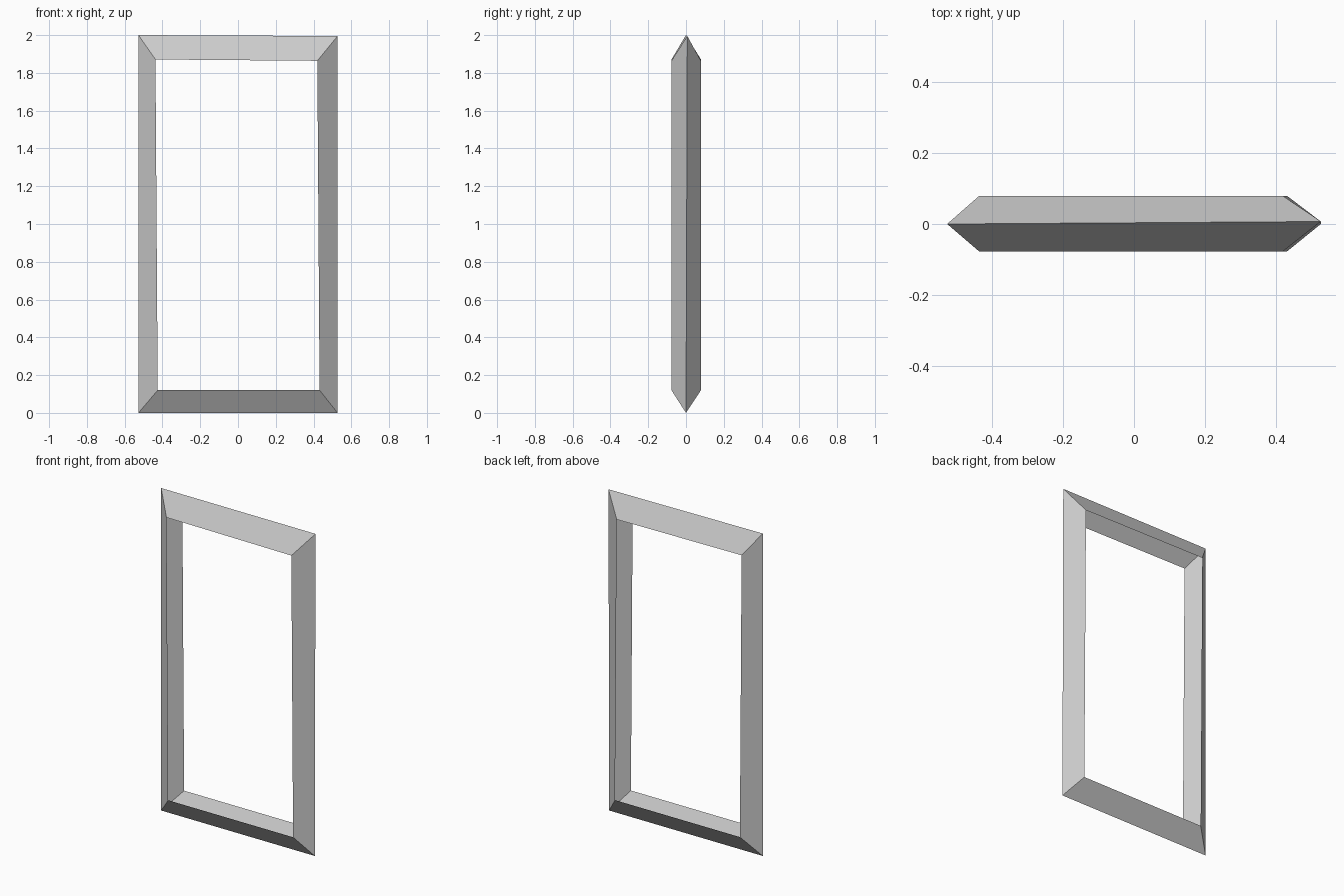
import bpy
import bmesh

cube = bpy.data.objects.get("Cube")
if cube:
    bpy.data.objects.remove(cube, do_unlink=True)

# Single plain grey
grey = bpy.data.materials.new("light grey")
grey.use_nodes = True
colour = (0.6, 0.6, 0.6, 1)
grey.diffuse_color = colour
grey.node_tree.nodes["Principled BSDF"].inputs["Base Color"].default_value = colour

# Corner loops, anticlockwise from bottom left: front rim, outer ridge, back rim
front_rim = [(-0.425, -0.077, 0.12), (0.432, -0.077, 0.12),
             (0.42, -0.077, 1.864), (-0.437, -0.077, 1.871)]
ridge = [(-0.527, 0, 0), (0.527, 0, 0), (0.527, 0.007, 1.995), (-0.527, 0, 2)]
back_rim = [(x, 0.079, z) for x, y, z in front_rim]

# Open V-shaped channel, mitred at the corners, hollow towards the opening
bm = bmesh.new()
loops = [[bm.verts.new(p) for p in loop] for loop in (front_rim, ridge, back_rim)]
for a, b in zip(loops, loops[1:]):
    for i in range(4):
        j = (i + 1) % 4
        bm.faces.new((a[j], a[i], b[i], b[j]))

mesh = bpy.data.meshes.new("frame")
bm.to_mesh(mesh)
bm.free()
mesh.materials.append(grey)
frame = bpy.data.objects.new("frame", mesh)
bpy.context.collection.objects.link(frame)
